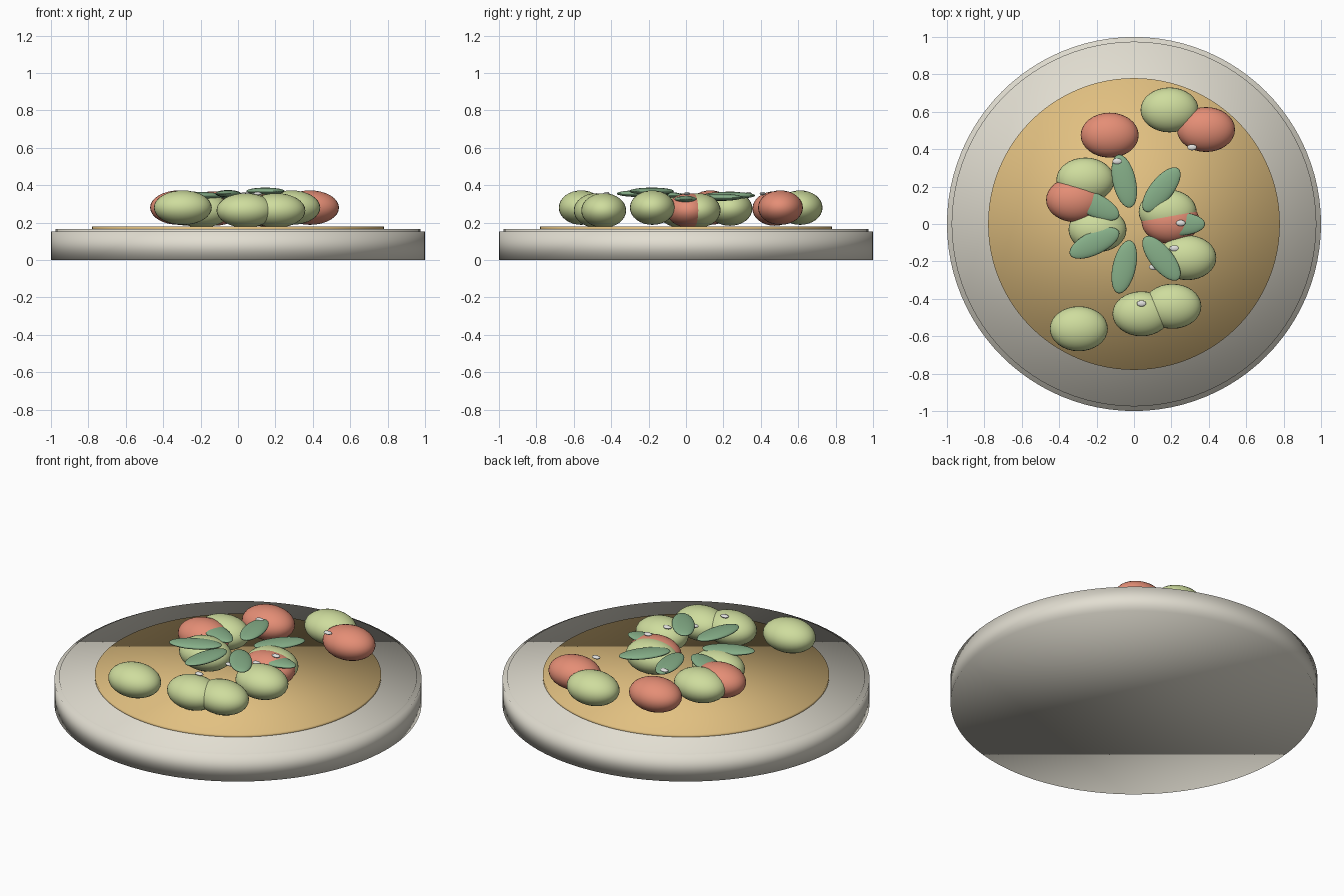
import bpy
from math import cos, sin, tau

cube = bpy.data.objects.get("Cube")
if cube:
    bpy.data.objects.remove(cube, do_unlink=True)


def material(name, rgb):
    mat = bpy.data.materials.new(name)
    mat.use_nodes = True
    mat.diffuse_color = (*rgb, 1)
    mat.node_tree.nodes["Principled BSDF"].inputs["Base Color"].default_value = (*rgb, 1)
    return mat


ceramic = material("warm white ceramic", (0.76, 0.73, 0.64))
dressing = material("golden dressing", (0.76, 0.53, 0.22))
green = material("pale green", (0.62, 0.72, 0.34))
red = material("coral red", (0.78, 0.27, 0.18))
leaf_green = material("leaf green", (0.24, 0.43, 0.25))
pearl = material("pearl white", (0.75, 0.75, 0.73))


def finish(name, mat):
    obj = bpy.context.object
    obj.name = name
    obj.data.materials.append(mat)
    bpy.ops.object.shade_smooth()
    return obj


def disc(name, radius, bottom, top, mat):
    bpy.ops.mesh.primitive_cylinder_add(
        vertices=96, radius=radius, depth=top - bottom, location=(0, 0, (bottom + top) / 2))
    return finish(name, mat)


def ellipsoid(name, centre, radii, mat, turn=0):
    bpy.ops.mesh.primitive_uv_sphere_add(
        segments=32, ring_count=16, radius=1, location=centre, rotation=(0, 0, turn))
    bpy.context.object.scale = radii
    return finish(name, mat)


# Plate: thick body, slightly smaller top step, and the pool of dressing
disc("plate_body", 1.0, 0, 0.152, ceramic)
disc("plate_top", 0.975, 0.01, 0.165, ceramic)
disc("dressing_pool", 0.78, 0.155, 0.18, dressing)

# Tomato pieces scattered over the dressing
FRUIT = (0.155, 0.12, 0.092)
green_spots = [(0.19, 0.61, 0.28), (-0.26, 0.235, 0.275), (-0.195, -0.03, 0.265),
               (0.18, 0.065, 0.265), (0.285, -0.18, 0.28), (0.205, -0.44, 0.265),
               (0.04, -0.48, 0.265), (-0.295, -0.56, 0.28)]
red_spots = [(0.385, 0.505, 0.28), (-0.13, 0.475, 0.275),
             (-0.315, 0.13, 0.28), (0.195, 0.015, 0.265)]
for i, spot in enumerate(green_spots, 1):
    ellipsoid(f"green_tomato_{i}", spot, FRUIT, green)
for i, spot in enumerate(red_spots, 1):
    ellipsoid(f"red_tomato_{i}", spot, FRUIT, red)

# Ring of seven leaves pointing outwards
leaf_heights = [0.325, 0.335, 0.345, 0.335, 0.345, 0.355, 0.368]
for i, height in enumerate(leaf_heights):
    a = i * tau / len(leaf_heights)
    ellipsoid(f"leaf_{i + 1}", (0.235 * cos(a), 0.235 * sin(a), height),
              (0.145, 0.062, 0.019), leaf_green, a)

# Small pale pearls on top
pearl_spots = [(0.31, 0.41), (-0.09, 0.335), (0.25, 0.005),
               (0.215, -0.13), (0.105, -0.23), (0.04, -0.425)]
for i, (x, y) in enumerate(pearl_spots, 1):
    ellipsoid(f"pearl_{i}", (x, y, 0.355), (0.025, 0.016, 0.009), pearl)
